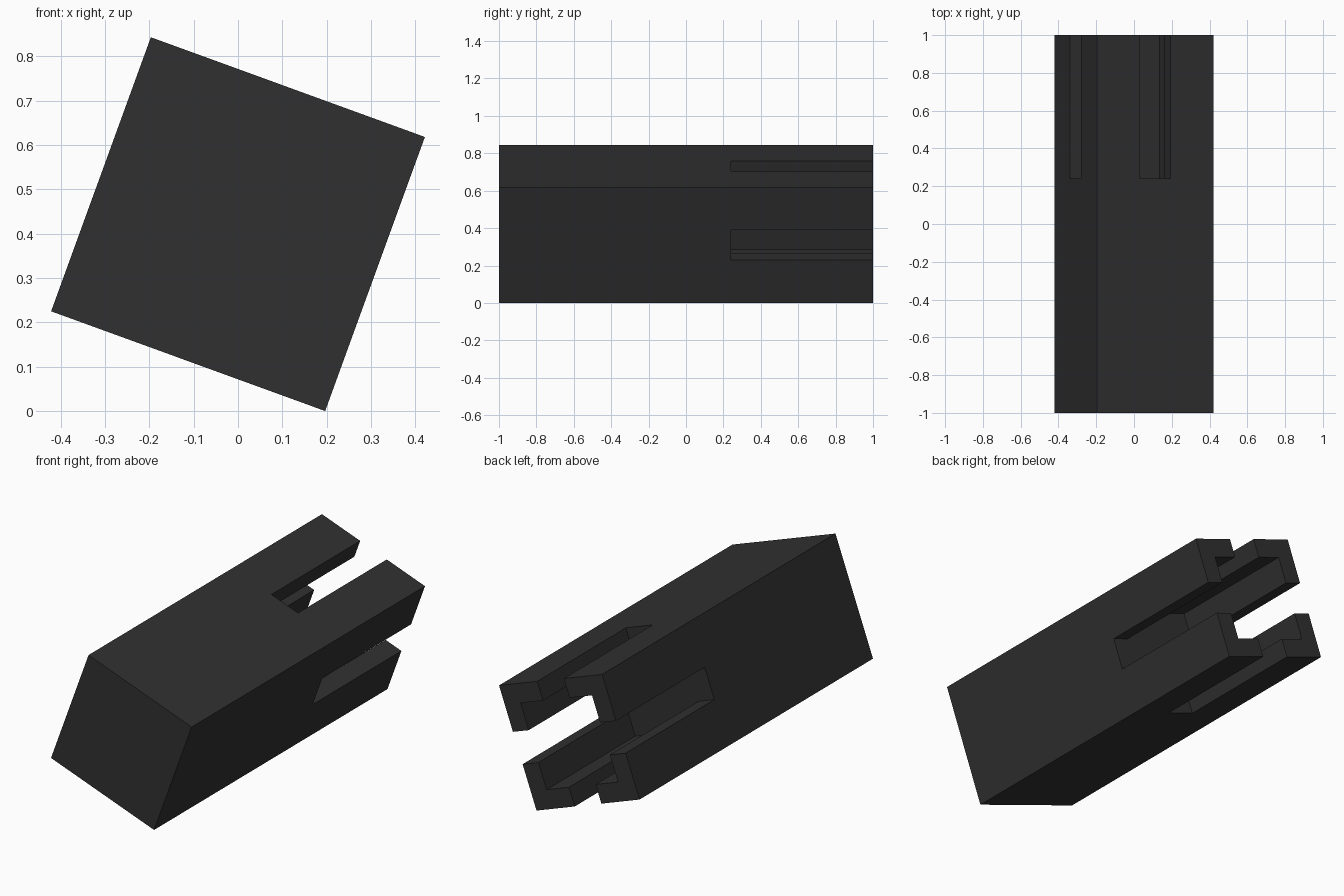
import bpy, bmesh, math
from mathutils import Matrix

if "Cube" in bpy.data.objects:
    bpy.data.objects.remove(bpy.data.objects["Cube"])

HALF = 0.329        # half width of the square bar
INNER = 0.228       # half width of the hollow inside the socket
SLOT = 0.085        # half width of the slot in each side
SOCKET_Y = 0.24     # where the slotted end begins
TILT = math.radians(20)
LIFT = HALF * (math.cos(TILT) + math.sin(TILT))   # lowest edge touches z = 0

mat = bpy.data.materials.new("dark grey")
mat.diffuse_color = (0.03, 0.03, 0.03, 1)
mat.use_nodes = True
mat.node_tree.nodes["Principled BSDF"].inputs["Base Color"].default_value = mat.diffuse_color


def prism(name, outline, y0, y1):
    """Extrude an (x, z) outline along y, then tilt it about the bar axis."""
    bm = bmesh.new()
    face = bm.faces.new([bm.verts.new((x, y0, z)) for x, z in outline])
    ext = bmesh.ops.extrude_face_region(bm, geom=[face])
    verts = [v for v in ext["geom"] if isinstance(v, bmesh.types.BMVert)]
    bmesh.ops.translate(bm, verts=verts, vec=(0, y1 - y0, 0))
    bmesh.ops.recalc_face_normals(bm, faces=bm.faces)
    bm.transform(Matrix.Translation((0, 0, LIFT)) @ Matrix.Rotation(TILT, 4, 'Y'))
    mesh = bpy.data.meshes.new(name)
    bm.to_mesh(mesh)
    bm.free()
    mesh.materials.append(mat)
    obj = bpy.data.objects.new(name, mesh)
    bpy.context.collection.objects.link(obj)
    return obj


def four_way(points):
    """Repeat one side's outline points around all four sides."""
    out = []
    for _ in range(4):
        out += points
        points = [(-z, x) for x, z in points]
    return out


# Solid square bar
bar = prism("square_bar", four_way([(HALF, HALF)]), -1, 1)

# Socket cutter: square hollow with a slot through each side
far = HALF + 0.1
cutter = prism("socket_cutter", four_way([
    (INNER, -INNER), (INNER, -SLOT), (far, -SLOT), (far, SLOT), (INNER, SLOT)]),
    SOCKET_Y, 1.1)
cutter.hide_render = True

# Cut the socket, leaving four L-shaped corner prongs
mod = bar.modifiers.new("socket", 'BOOLEAN')
mod.operation = 'DIFFERENCE'
mod.solver = 'EXACT'
mod.object = cutter
bpy.context.view_layer.objects.active = bar
bpy.ops.object.modifier_apply(modifier=mod.name)
bpy.data.objects.remove(cutter)
